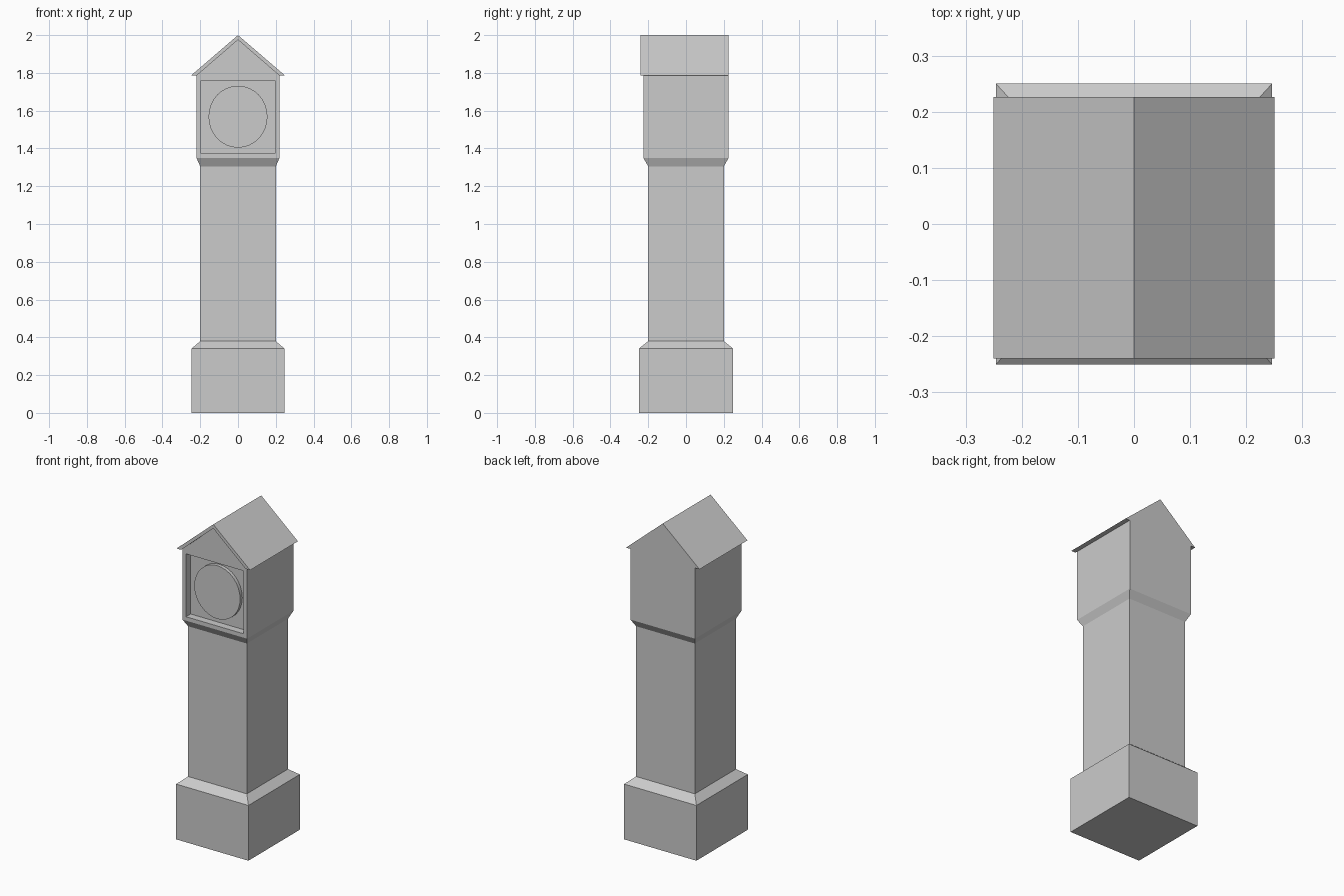
import bpy, bmesh, math
from mathutils import Matrix, Vector

if "Cube" in bpy.data.objects:
    bpy.data.objects.remove(bpy.data.objects["Cube"])


def finish(name, bm):
    bmesh.ops.recalc_face_normals(bm, faces=bm.faces)
    mesh = bpy.data.meshes.new(name)
    bm.to_mesh(mesh)
    bm.free()
    obj = bpy.data.objects.new(name, mesh)
    bpy.context.collection.objects.link(obj)
    return obj


HEAD_X, HEAD_Y, EAVE_Z, INNER_RIDGE = 0.22, 0.226, 1.785, 1.975
RECESS_DEPTH = 0.045

# Clock case: rectangular sections (half x, half y, z) lofted from plinth to head
sections = [(0.246, 0.25, 0), (0.246, 0.25, 0.34), (0.2, 0.2, 0.38),
            (0.2, 0.2, 1.305), (HEAD_X, HEAD_Y, 1.35), (HEAD_X, HEAD_Y, EAVE_Z)]
bm = bmesh.new()
rings = [[bm.verts.new((sx * x, sy * y, z))
          for sx, sy in ((-1, -1), (1, -1), (1, 1), (-1, 1))]
         for x, y, z in sections]
bm.faces.new(rings[0][::-1])
for a, b in zip(rings, rings[1:]):
    sides = [bm.faces.new((a[i], a[(i + 1) % 4], b[(i + 1) % 4], b[i]))
             for i in range(4)]
head_front = sides[0]

# Gable with its two slopes, closed against the roof
top = rings[-1]
ridge_f = bm.verts.new((0, -HEAD_Y, INNER_RIDGE))
ridge_b = bm.verts.new((0, HEAD_Y, INNER_RIDGE))
bm.faces.new((top[0], top[1], ridge_f))
bm.faces.new((top[2], top[3], ridge_b))
bm.faces.new((top[1], top[2], ridge_b, ridge_f))
bm.faces.new((top[3], top[0], ridge_f, ridge_b))
bmesh.ops.recalc_face_normals(bm, faces=bm.faces)

# Square dial recess in the front of the head
bmesh.ops.inset_individual(bm, faces=[head_front], thickness=0.034)
pushed = bmesh.ops.extrude_discrete_faces(bm, faces=[head_front])["faces"]
bmesh.ops.translate(bm, verts=pushed[0].verts, vec=(0, RECESS_DEPTH, 0))
finish("clock_case", bm)

# Roof: chevron profile extruded from front overhang to the flush back
bm = bmesh.new()
profile = [(-0.25, EAVE_Z), (-HEAD_X, EAVE_Z), (0, INNER_RIDGE),
           (HEAD_X, EAVE_Z), (0.25, EAVE_Z), (0, 2.0)]
face = bm.faces.new([bm.verts.new((x, -0.24, z)) for x, z in profile])
ext = bmesh.ops.extrude_face_region(bm, geom=[face])["geom"]
bmesh.ops.translate(bm, vec=(0, 0.24 + HEAD_Y, 0),
                    verts=[v for v in ext if isinstance(v, bmesh.types.BMVert)])
finish("roof", bm)

# Dial: slightly oval disc standing off the recess floor
bm = bmesh.new()
bmesh.ops.create_cone(bm, cap_ends=True, segments=32, radius1=1, radius2=1, depth=1)
bmesh.ops.rotate(bm, verts=bm.verts, matrix=Matrix.Rotation(math.pi / 2, 3, 'X'))
bmesh.ops.scale(bm, verts=bm.verts, vec=Vector((0.156, 0.022, 0.164)))
bmesh.ops.translate(bm, verts=bm.verts, vec=(0, -HEAD_Y + RECESS_DEPTH - 0.01, 1.568))
dial = finish("dial", bm)
bpy.context.view_layer.objects.active = dial
dial.select_set(True)
bpy.ops.object.shade_smooth_by_angle(angle=math.radians(30))
